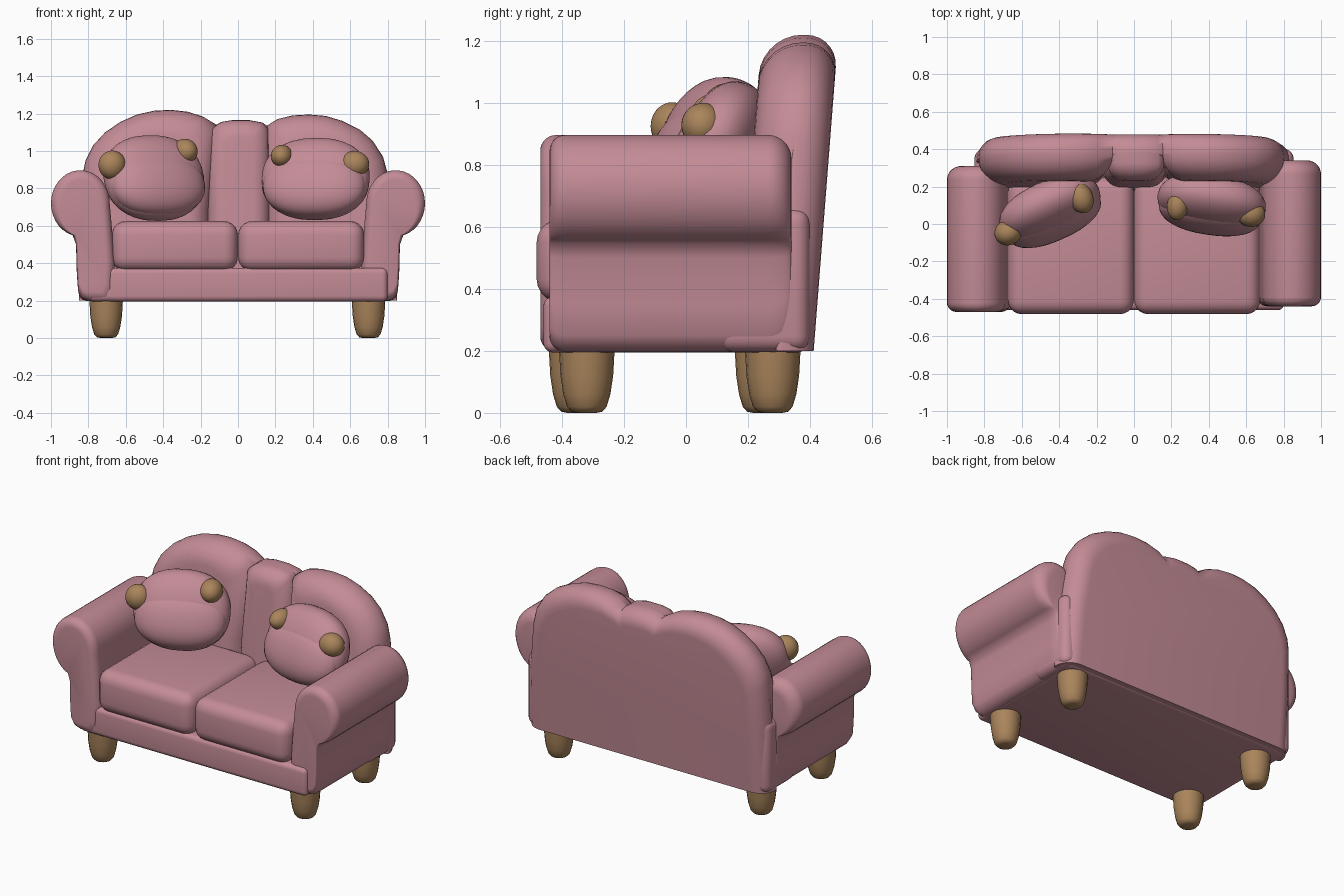
import bpy, bmesh, math
from mathutils import Matrix, Vector

if "Cube" in bpy.data.objects:
    bpy.data.objects.remove(bpy.data.objects["Cube"])


def material(name, rgb):
    m = bpy.data.materials.new(name)
    m.diffuse_color = (*rgb, 1)
    m.use_nodes = True
    m.node_tree.nodes["Principled BSDF"].inputs["Base Color"].default_value = m.diffuse_color
    return m


PINK = material("dusty pink fabric", (0.55, 0.26, 0.305))
BROWN = material("warm brown wood", (0.40, 0.232, 0.105))


def finish(name, bm, mat, angle=50):
    bmesh.ops.recalc_face_normals(bm, faces=bm.faces[:])
    me = bpy.data.meshes.new(name)
    bm.to_mesh(me)
    bm.free()
    me.materials.append(mat)
    me.shade_smooth()
    me.set_sharp_from_angle(angle=math.radians(angle))
    ob = bpy.data.objects.new(name, me)
    bpy.context.collection.objects.link(ob)
    return ob


def soft_box(name, x, y, z, r, mat=PINK):
    """Box between the given ranges with rounded edges."""
    bm = bmesh.new()
    bmesh.ops.create_cube(bm, size=1)
    for v in bm.verts:
        v.co = [a + (b - a) * (c + 0.5) for (a, b), c in zip((x, y, z), v.co)]
    bmesh.ops.bevel(bm, geom=bm.edges[:], offset=r, segments=5,
                    profile=0.5, affect='EDGES')
    return finish(name, bm, mat)


def loft(bm, rings):
    """Skin a list of equal-length closed rings and cap both ends."""
    rows = [[bm.verts.new(p) for p in ring] for ring in rings]
    n = len(rows[0])
    for a, b in zip(rows, rows[1:]):
        for i in range(n):
            j = (i + 1) % n
            bm.faces.new((a[i], a[j], b[j], b[i]))
    bm.faces.new(rows[0])
    bm.faces.new(rows[-1])


def puffy(name, outline, y0, y1, r0, r1, pivot_z=None, lean=0.0):
    """Extrude an x-z outline along y with rounded front (r0) and back (r1)."""
    xs = [p[0] for p in outline]
    zs = [p[1] for p in outline]
    cx, hx = (min(xs) + max(xs)) / 2, (max(xs) - min(xs)) / 2
    cz = (min(zs) + max(zs)) / 2 if pivot_z is None else pivot_z
    hz = max(zs) - cz
    steps = [i * math.pi / 14 for i in range(8)]
    prof = [(y0 + r0 * (1 - math.sin(t)), r0 * (1 - math.cos(t)))
            for t in reversed(steps)] if r0 else [(y0, 0)]
    prof += [(y1 - r1 * (1 - math.sin(t)), r1 * (1 - math.cos(t)))
             for t in steps] if r1 else [(y1, 0)]
    rings = []
    for y, d in prof:
        ring = []
        for px, pz in outline:
            z = cz + (pz - cz) * (1 - d / hz)
            ring.append((cx + (px - cx) * (1 - d / hx), y + lean * (z - 0.2), z))
        rings.append(ring)
    bm = bmesh.new()
    loft(bm, rings)
    return finish(name, bm, PINK, 60)


def blob(name, centre, half, rot=Matrix(), mat=PINK, power=1.0, offset=(0, 0, 0)):
    """Plump ellipsoid; power below 1 makes it squarer."""
    bm = bmesh.new()
    bmesh.ops.create_uvsphere(bm, u_segments=32, v_segments=18, radius=1)
    for v in bm.verts:
        p = Vector([math.copysign(abs(c) ** power, c) * h if abs(c) > 1e-6 else 0
                    for c, h in zip(v.co, half)])
        v.co = Vector(centre) + rot.to_3x3() @ (p + Vector(offset))
    return finish(name, bm, mat, 80)


# Body: base, arms and seat cushions
soft_box("base", (-0.80, 0.80), (-0.46, 0.39), (0.195, 0.375), 0.03)
# Arm outline: rolled top (arc) on a narrower upright
arc = [(0.843 + 0.157 * math.cos(a), 0.72 + 0.177 * math.sin(a))
       for a in [math.radians(-75 + i * 255 / 24) for i in range(25)]]
upright = [(0.675, 0.6), (0.66, 0.4), (0.665, 0.25), (0.69, 0.2), (0.79, 0.197),
           (0.83, 0.21), (0.855, 0.25), (0.862, 0.35), (0.866, 0.5)]
for side, s, dy in (("left", -1, -0.015), ("right", 1, 0.015)):
    puffy(side + "_arm", [(s * x, z) for x, z in arc + upright],
          -0.455 + dy, 0.325 + dy, 0.05, 0.075)
    # Body side behind the arm
    xr = sorted((s * 0.69, s * 0.853))
    soft_box(side + "_body_side", xr, (0.1, 0.40), (0.197, 0.66), 0.05)
    xr = sorted((s * 0.001, s * 0.675))
    soft_box(side + "_seat_cushion", xr, (-0.482, 0.25), (0.357, 0.625), 0.075)

# Backrest: three front lobes on one rear shell
left_top = [(-0.83, 0.88), (-0.815, 0.95), (-0.775, 1.03), (-0.71, 1.1), (-0.63, 1.155),
            (-0.54, 1.195), (-0.45, 1.215), (-0.36, 1.22), (-0.27, 1.21),
            (-0.19, 1.185), (-0.115, 1.14)]
mid_top = [(-0.09, 1.155), (-0.03, 1.165), (0.06, 1.165), (0.13, 1.152)]
right_top = [(0.155, 1.135), (0.21, 1.17), (0.29, 1.19), (0.38, 1.195), (0.47, 1.187),
             (0.56, 1.16), (0.65, 1.115), (0.72, 1.055), (0.775, 0.97), (0.80, 0.88)]
LEAN = 0.078
puffy("left_back_lobe", [(-0.83, 0.21)] + left_top + [(-0.15, 0.7), (-0.15, 0.21)],
      0.165, 0.305, 0.13, 0, 0.2, LEAN)
puffy("middle_back_lobe", [(-0.165, 0.21), (-0.16, 0.7), (-0.14, 1.12)] + mid_top +
      [(0.16, 1.12), (0.17, 0.7), (0.17, 0.21)], 0.165, 0.305, 0.09, 0, 0.2, LEAN)
puffy("right_back_lobe", [(0.155, 0.21), (0.15, 0.7)] + right_top + [(0.81, 0.21)],
      0.165, 0.305, 0.13, 0, 0.2, LEAN)
puffy("back_shell", [(-0.85, 0.2), (-0.845, 0.6)] + left_top + mid_top + right_top +
      [(0.835, 0.6), (0.85, 0.2)], 0.29, 0.412, 0.015, 0.105, 0.2, LEAN)

# Throw pillows with two brown ears each
pillows = (
    ("left", (-0.45, 0.08, 0.855), (0.285, 0.128, 0.237), 0.42,
     (((-0.672, -0.045, 0.925), (0.075, 0.068, 0.077)),
      ((-0.285, 0.14, 0.997), (0.066, 0.085, 0.068)))),
    ("right", (0.415, 0.115, 0.85), (0.292, 0.128, 0.227), -0.15,
     (((0.235, 0.1, 0.972), (0.058, 0.08, 0.06)),
      ((0.623, 0.055, 0.928), (0.079, 0.07, 0.072)))))
for side, c, h, yaw, ears in pillows:
    rot = Matrix.Rotation(yaw, 4, 'Z') @ Matrix.Rotation(-0.36, 4, 'X')
    blob(side + "_pillow", c, h, rot, PINK, 0.88)
    blob(side + "_pillow_front", c, (h[0] * 0.95, 0.115, 0.175), rot, PINK, 0.88,
         (0, -0.03, -0.05))
    for i, (p, e) in enumerate(ears):
        blob(f"{side}_pillow_ear_{i + 1}", p, e, Matrix.Rotation(yaw, 4, 'Z'), BROWN)

# Tapered legs
LEG = ((0.03, 0.0), (0.05, 0.004), (0.064, 0.02), (0.076, 0.06), (0.085, 0.12), (0.09, 0.21))
for side, x, dy in (("left", -0.705, -0.018), ("right", 0.698, 0.015)):
    for end, y in (("front", -0.335), ("back", 0.265)):
        bm = bmesh.new()
        loft(bm, [[(x + r * math.cos(a), y + dy + r * math.sin(a), z)
                   for a in [i * math.tau / 20 for i in range(20)]] for r, z in LEG])
        finish(f"{end}_{side}_leg", bm, BROWN)
